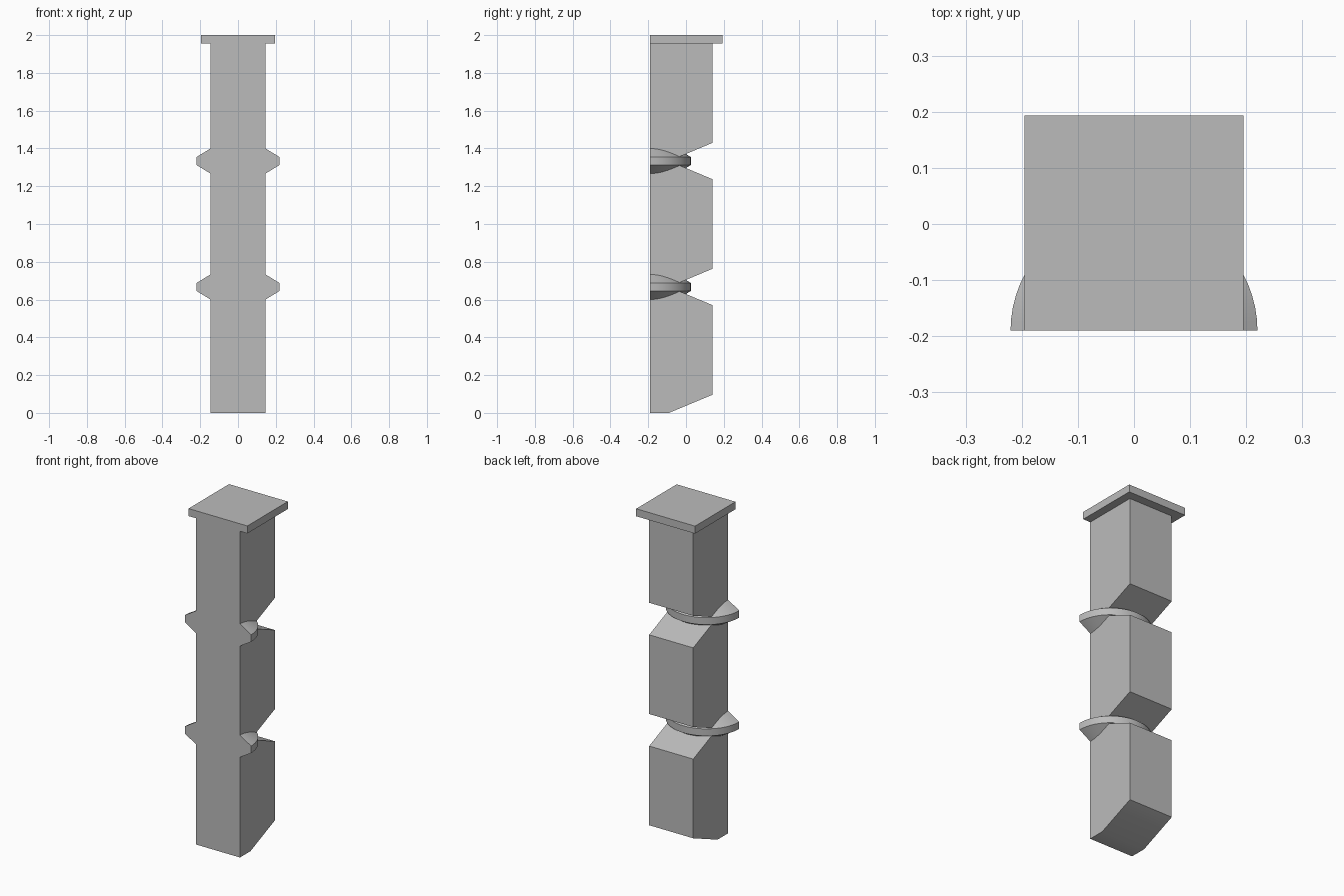
import bpy
import bmesh
import math

cube = bpy.data.objects.get("Cube")
if cube:
    bpy.data.objects.remove(cube, do_unlink=True)

# Single plain grey
grey = bpy.data.materials.new("plain_grey")
grey.use_nodes = True
colour = (0.5, 0.5, 0.5, 1)
grey.diffuse_color = colour
grey.node_tree.nodes["Principled BSDF"].inputs["Base Color"].default_value = colour

FRONT, BACK, NOTCH = -0.19, 0.14, -0.09
HALF_W = 0.146
PITCH = 2 / 3
GAP = 0.096          # half height of a notch at the back


def make_object(name, bm):
    bmesh.ops.recalc_face_normals(bm, faces=bm.faces)
    mesh = bpy.data.meshes.new(name)
    bm.to_mesh(mesh)
    bm.free()
    mesh.materials.append(grey)
    obj = bpy.data.objects.new(name, mesh)
    bpy.context.collection.objects.link(obj)
    return obj


def prism(name, profile, half_width):
    """Extrude a side (y, z) profile along x."""
    bm = bmesh.new()
    face = bm.faces.new([bm.verts.new((-half_width, y, z)) for y, z in profile])
    moved = bmesh.ops.extrude_face_region(bm, geom=[face])["geom"]
    verts = [v for v in moved if isinstance(v, bmesh.types.BMVert)]
    bmesh.ops.translate(bm, verts=verts, vec=(2 * half_width, 0, 0))
    return make_object(name, bm)


def half_collar(name, z, steps=32):
    """Half disc with conical top and bottom, flush with the front."""
    bm = bmesh.new()
    loops = []
    for radius, dz in ((0.13, -0.076), (0.22, -0.021), (0.22, 0.021), (0.13, 0.076)):
        angles = [math.pi * i / steps for i in range(steps + 1)]
        loops.append([bm.verts.new((radius * math.cos(a),
                                    FRONT + 0.98 * radius * math.sin(a),
                                    z + dz)) for a in angles])
    for low, high in zip(loops, loops[1:]):
        for i in range(steps):
            bm.faces.new((low[i], low[i + 1], high[i + 1], high[i]))
    bm.faces.new(loops[0])
    bm.faces.new(loops[-1])
    bm.faces.new([l[0] for l in loops] + [l[-1] for l in reversed(loops)])
    return make_object(name, bm)


# Shaft with a chamfered foot and V notches in the back
outline = [(FRONT, 0), (NOTCH, 0), (BACK, GAP)]
for level in (PITCH, 2 * PITCH):
    outline += [(BACK, level - GAP), (NOTCH, level), (BACK, level + GAP)]
outline += [(BACK, 1.97), (FRONT, 1.97)]
post = prism("notched_post", outline, HALF_W)

# Cap plate and collars, merged into the shaft
parts = [prism("cap_plate", [(FRONT, 1.955), (0.193, 1.955), (0.193, 2), (FRONT, 2)], 0.195)]
parts += [half_collar("collar", PITCH * n) for n in (1, 2)]

bpy.context.view_layer.objects.active = post
for part in parts:
    union = post.modifiers.new("union", 'BOOLEAN')
    union.operation = 'UNION'
    union.solver = 'EXACT'
    union.object = part
    bpy.ops.object.modifier_apply(modifier=union.name)
    bpy.data.objects.remove(part, do_unlink=True)

bpy.ops.object.select_all(action='DESELECT')
post.select_set(True)
bpy.ops.object.shade_smooth_by_angle(angle=math.radians(30))
